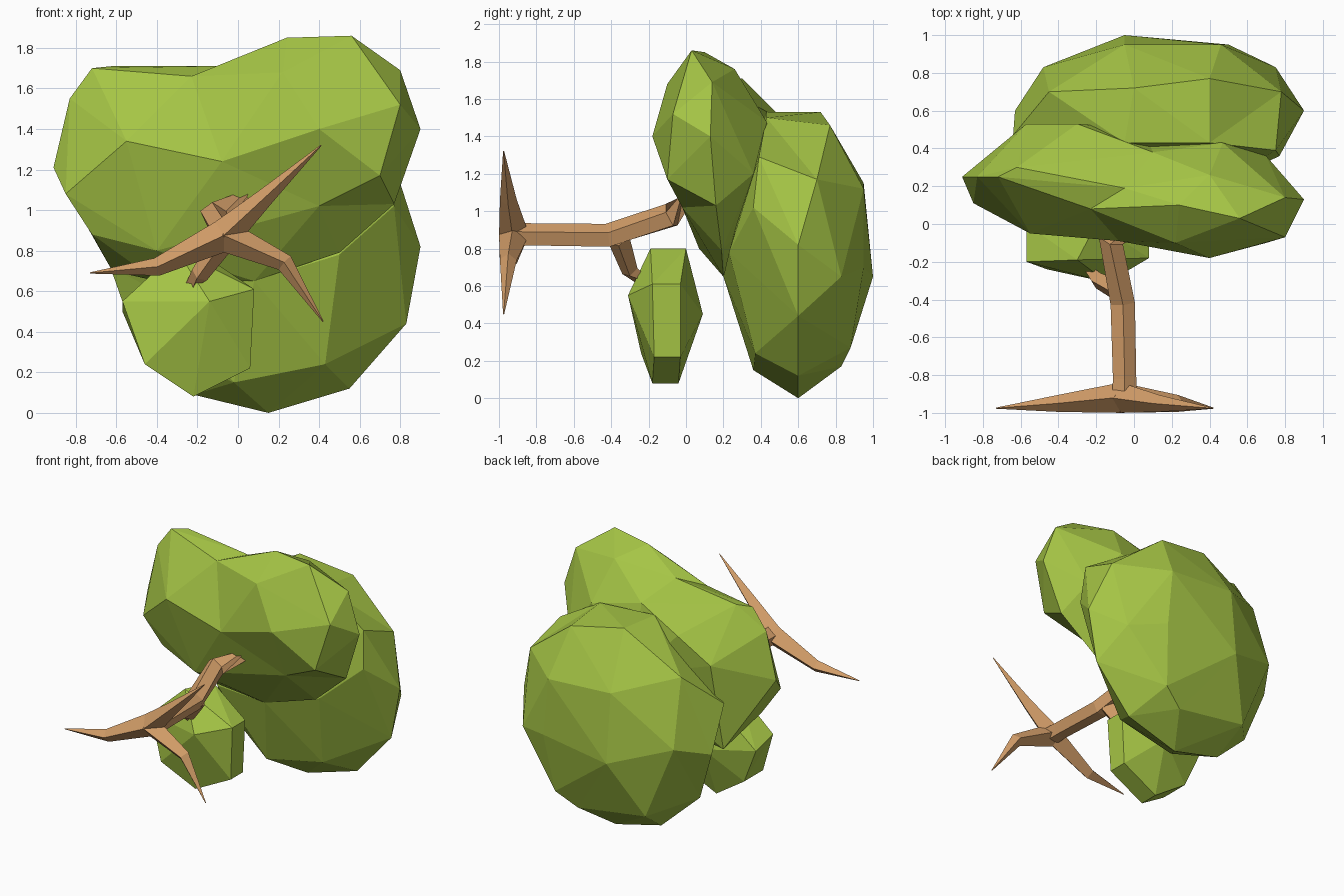
import bpy, bmesh, math
from mathutils import Vector


def material(name, col):
    m = bpy.data.materials.new(name)
    m.diffuse_color = col
    return m


LEAF = material("leaf_green", (0.38, 0.56, 0.06, 1))
BARK = material("bark_brown", (0.65, 0.34, 0.14, 1))


def finish(bm, name, mat):
    bmesh.ops.recalc_face_normals(bm, faces=bm.faces)
    me = bpy.data.meshes.new(name)
    bm.to_mesh(me)
    bm.free()
    me.materials.append(mat)
    ob = bpy.data.objects.new(name, me)
    bpy.context.collection.objects.link(ob)


def clump(name, centre, radii, points):
    """Wrap facets round a few corner points, triangulated on a unit sphere."""
    bm = bmesh.new()
    c = Vector(centre)
    pairs = []
    for p in points:
        d = Vector([(p[i] - c[i]) / radii[i] for i in range(3)]).normalized()
        pairs.append((bm.verts.new(d), p))
    bmesh.ops.convex_hull(bm, input=list(bm.verts))
    for v, p in pairs:
        v.co = p
    finish(bm, name, LEAF)


def limb(name, path, radii, sides=4, spin=0.0):
    """Tapered faceted tube along a path."""
    bm = bmesh.new()
    pts = [Vector(p) for p in path]
    rings = []
    for i, p in enumerate(pts):
        t = (pts[min(i + 1, len(pts) - 1)] - pts[max(i - 1, 0)]).normalized()
        ref = Vector((0, 0, 1)) if abs(t.y) > 0.6 else Vector((0, 1, 0))
        u = t.cross(ref).normalized()
        w = u.cross(t)
        ring = []
        for k in range(sides):
            a = spin + math.tau * k / sides
            ring.append(bm.verts.new(p + radii[i] * (u * math.cos(a) + w * math.sin(a))))
        rings.append(ring)
    for a, b in zip(rings, rings[1:]):
        for k in range(sides):
            j = (k + 1) % sides
            bm.faces.new((a[k], a[j], b[j], b[k]))
    bm.faces.new(rings[0])
    bm.faces.new(rings[-1])
    finish(bm, name, BARK)


# Large round clump at the back
clump("back_foliage", (0.13, 0.6, 0.78), (0.77, 0.4, 0.77), [
    (0.15, 0.60, 0.00), (0.55, 0.60, 0.12), (-0.02, 0.36, 0.15), (0.43, 0.37, 0.24),
    (0.30, 0.83, 0.17), (-0.22, 0.60, 0.09), (0.83, 0.60, 0.44), (0.50, 0.23, 0.78),
    (0.08, 0.20, 0.65), (0.90, 0.60, 0.82), (0.77, 0.36, 1.02), (0.75, 0.83, 0.65),
    (0.78, 0.70, 1.17), (0.75, 0.39, 1.29), (0.46, 0.95, 1.12), (0.40, 0.77, 1.46),
    (0.00, 0.72, 1.53), (0.40, 0.43, 1.50), (-0.05, 1.00, 0.65), (0.45, 0.88, 0.27),
    (-0.48, 0.83, 0.80), (-0.63, 0.60, 0.72), (-0.64, 0.47, 1.05), (-0.50, 0.55, 0.35),
    (-0.25, 0.83, 0.25), (-0.45, 0.70, 1.28), (-0.05, 0.43, 1.53), (-0.40, 0.33, 0.60),
    (-0.05, 0.95, 1.15), (0.50, 0.95, 0.70)])

# Wide two-lobed upper clump
clump("upper_foliage", (0, 0.2, 1.25), (0.8, 0.32, 0.7), [
    (-0.91, 0.25, 1.21), (-0.85, 0.11, 1.08), (-0.83, 0.25, 1.55), (-0.72, 0.25, 1.70),
    (-0.62, 0.30, 1.71), (-0.55, -0.05, 1.34), (-0.72, 0.15, 0.88), (-0.40, 0.07, 0.80),
    (-0.08, -0.09, 1.24), (0.40, -0.18, 1.40), (0.22, -0.10, 1.68), (-0.23, 0.08, 1.66),
    (-0.05, 0.19, 1.71), (0.24, 0.10, 1.85), (0.56, 0.03, 1.86), (0.80, 0.14, 1.69),
    (0.80, -0.07, 1.52), (0.90, 0.13, 1.40), (0.70, -0.10, 1.17), (0.77, 0.16, 1.03),
    (0.40, -0.02, 1.02), (0.08, 0.20, 0.65), (-0.40, 0.27, 0.65), (-0.57, 0.53, 1.33),
    (-0.30, 0.53, 1.48), (0.40, 0.26, 1.76), (0.47, 0.43, 1.48), (0.70, 0.36, 1.20),
    (-0.62, 0.45, 0.70), (0.10, 0.38, 1.56), (0.50, 0.19, 0.79), (0.05, 0.50, 1.10)])

# Small low clump
clump("lower_foliage", (-0.25, -0.11, 0.43), (0.33, 0.2, 0.36), [
    (-0.30, -0.19, 0.80), (-0.20, 0.00, 0.80), (-0.57, -0.20, 0.55), (-0.14, -0.31, 0.55),
    (0.08, -0.18, 0.61), (0.06, -0.17, 0.22), (-0.22, -0.18, 0.08), (-0.46, -0.24, 0.24),
    (-0.57, 0.00, 0.50), (-0.20, 0.09, 0.45), (0.08, -0.03, 0.61), (0.06, -0.03, 0.22),
    (-0.22, -0.04, 0.08), (-0.46, -0.02, 0.24)])

# Trunk bending into the foliage, with one side branch
limb("trunk", [(-0.05, -0.92, 0.87), (-0.05, -0.82, 0.87), (-0.06, -0.42, 0.865),
               (-0.12, -0.08, 0.975), (0.07, 0.01, 1.07)],
     [0.07, 0.065, 0.068, 0.07, 0.04], sides=5, spin=0.3)
limb("side_branch", [(-0.07, -0.36, 0.85), (-0.19, -0.30, 0.68), (-0.24, -0.22, 0.62)],
     [0.06, 0.045, 0.03])

# Three pointed roots
for name, mid, tip in (("upper_root", (0.13, 1.06), (0.41, 1.32)),
                       ("left_root", (-0.40, 0.72), (-0.73, 0.69)),
                       ("lower_root", (0.23, 0.74), (0.42, 0.45))):
    limb(name, [(-0.07, -0.92, 0.875), (mid[0], -0.95, mid[1]), (tip[0], -0.975, tip[1])],
         [0.08, 0.045, 0.003])
